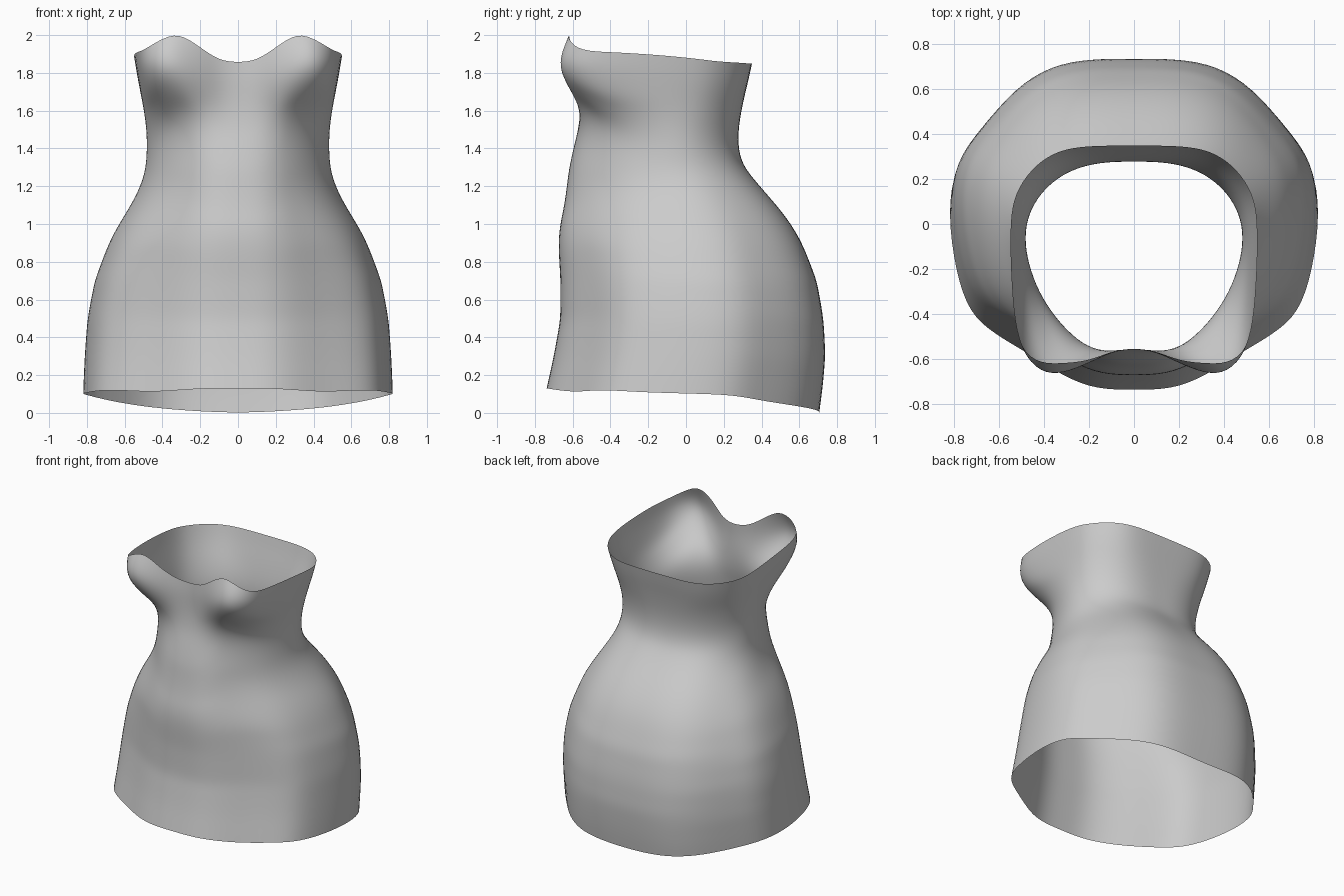
import bpy, bmesh

# Height profile: z, half width, front centre y, back centre y, section blend
# (blend 0 = hem outline, 1 = waist outline, 2 = bust outline)
PROFILE = [
    (0.0, .83, -.755, .705, 0), (.12, .83, -.74, .722, 0), (.3, .822, -.70, .738, .05),
    (.5, .807, -.665, .728, .1), (.7, .768, -.665, .692, .2), (.9, .692, -.677, .615, .4),
    (1.0, .637, -.667, .555, .55), (1.1, .573, -.645, .48, .7), (1.2, .52, -.632, .39, .85),
    (1.3, .493, -.62, .305, .95), (1.4, .486, -.597, .276, 1), (1.5, .489, -.572, .276, 1.06),
    (1.6, .502, -.557, .293, 1.3), (1.7, .52, -.555, .315, 1.75), (1.8, .537, -.555, .34, 2),
    (1.88, .551, -.55, .355, 2.03), (2.03, .551, -.55, .355, 1.75)]

# Half outlines from front centre round to back centre
HEM = [(0, -.735), (.17, -.735), (.32, -.67), (.46, -.575), (.62, -.485), (.735, -.39), (.795, -.2),
       (.83, .06), (.80, .27), (.69, .41), (.53, .605), (.37, .705), (.2, .735), (0, .735)]
WAIST = [(0, -.595), (.1, -.59), (.19, -.56), (.27, -.5), (.345, -.42), (.425, -.3), (.472, -.17),
         (.488, -.06), (.472, .04), (.42, .135), (.34, .21), (.24, .258), (.12, .28), (0, .28)]
BUST = [(0, -.555), (.1, -.57), (.2, -.625), (.31, -.672), (.41, -.672), (.495, -.58), (.525, -.4),
        (.537, -.15), (.537, .05), (.505, .16), (.43, .26), (.33, .325), (.2, .345), (0, .345)]
# Edge heights for the same stations
HEM_Z = [.13, .13, .12, .11, .12, .12, .108, .102, .095, .066, .038, .02, .008, 0]
RIM_Z = [1.855, 1.865, 1.94, 2.015, 1.975, 1.915, 1.91, 1.895, 1.875, 1.86, 1.855, 1.85, 1.85, 1.85]
ROWS = 24


def normalise(outline):
    w = max(p[0] for p in outline)
    y0, y1 = outline[0][1], outline[-1][1]
    return [(x / w, (y - y0) / (y1 - y0)) for x, y in outline]


SHAPES = [normalise(o) for o in (HEM, WAIST, BUST)]


def profile(z):
    for a, b in zip(PROFILE, PROFILE[1:]):
        if z <= b[0]:
            t = (z - a[0]) / (b[0] - a[0])
            return [p + (q - p) * t for p, q in zip(a, b)][1:]
    return PROFILE[-1][1:]


def surface_point(station, row):
    z = HEM_Z[station] + (RIM_Z[station] - HEM_Z[station]) * row / ROWS
    w, y0, y1, s = profile(z)
    k = min(int(s), 1)
    (ax, ay), (bx, by) = SHAPES[k][station], SHAPES[k + 1][station]
    t = s - k
    return (ax + (bx - ax) * t) * w, y0 + (y1 - y0) * (ay + (by - ay) * t), z


# Open dress shell, mirrored left to right
n = len(HEM)
loop = [(i, 1) for i in range(n)] + [(i, -1) for i in range(n - 2, 0, -1)]
bm = bmesh.new()
rings = []
for r in range(ROWS + 1):
    ring = []
    for i, side in loop:
        x, y, z = surface_point(i, r)
        ring.append(bm.verts.new((x * side, y, z)))
    rings.append(ring)
for low, high in zip(rings, rings[1:]):
    for i in range(len(loop)):
        j = (i + 1) % len(loop)
        bm.faces.new((low[i], low[j], high[j], high[i])).smooth = True
mesh = bpy.data.meshes.new("dress")
bm.to_mesh(mesh)
bm.free()
dress = bpy.data.objects.new("dress", mesh)
bpy.context.collection.objects.link(dress)

# Soft cloth surface
sub = dress.modifiers.new("smooth_cloth", 'SUBSURF')
sub.levels = sub.render_levels = 2

grey = bpy.data.materials.new("light grey cloth")
grey.diffuse_color = (.6, .6, .6, 1)
mesh.materials.append(grey)
